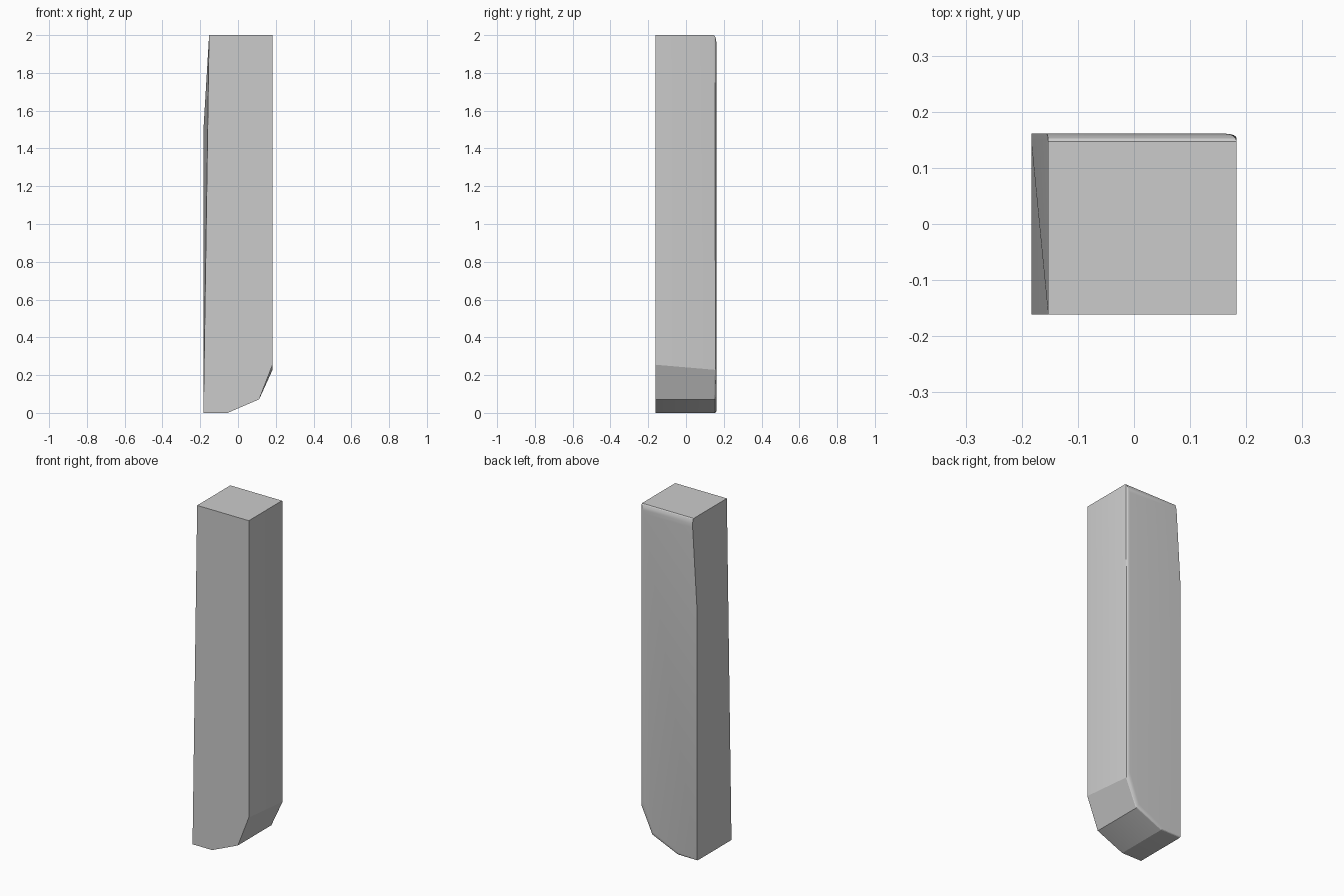
import bpy, bmesh, math

if "Cube" in bpy.data.objects:
    bpy.data.objects.remove(bpy.data.objects["Cube"])

HALF_Y = 0.161
SEGMENTS = 4
TOP_LEFT, MID_LEFT, LOW_LEFT = 0, 6, 5

# Side outline: x, z, start of rear rounding (y), rear inset x, rear inset z
outline = [
    (-0.153, 2.000, 0.147, -0.003, -0.050),
    (0.183, 2.000, 0.147, -0.020, -0.050),
    (0.183, 0.228, 0.153, -0.020, 0.040),
    (0.112, 0.072, 0.149, -0.012, 0.022),
    (-0.055, 0.000, 0.149, -0.006, 0.016),
    (-0.183, 0.000, 0.150, 0.000, 0.010),
    (-0.183, 1.500, 0.147, 0.000, 0.000),
]

bm = bmesh.new()

# Front outline: the left side runs straight from top to bottom
front = []
for i, (x, z, *_) in enumerate(outline[:MID_LEFT]):
    front.append(bm.verts.new((x, -HALF_Y, 0.255 if i == 2 else z)))
front.append(front[TOP_LEFT])

# Rings following the rounded rear edge
rings = [front]
for s in range(SEGMENTS + 1):
    a = math.pi / 2 * s / SEGMENTS
    k = 1 - math.cos(a)
    rings.append([bm.verts.new((x + dx * k, y0 + (HALF_Y - y0) * math.sin(a), z + dz * k))
                  for x, z, y0, dx, dz in outline])

# Skin between rings; the twisted left side is split into triangles
for r, (a, b) in enumerate(zip(rings, rings[1:])):
    for i in range(7):
        j = (i + 1) % 7
        if r == 0 and i == LOW_LEFT:
            bm.faces.new((a[i], a[j], b[j]))
            bm.faces.new((a[i], b[j], b[i]))
        elif r == 0 and i == MID_LEFT:
            bm.faces.new((a[i], b[j], b[i]))
        else:
            bm.faces.new((a[i], a[j], b[j], b[i]))

# Flat front and rear caps
bm.faces.new(front[:MID_LEFT])
bm.faces.new(rings[-1])
bmesh.ops.recalc_face_normals(bm, faces=bm.faces)

mesh = bpy.data.meshes.new("post")
bm.to_mesh(mesh)
bm.free()
post = bpy.data.objects.new("post", mesh)
bpy.context.collection.objects.link(post)
bpy.context.view_layer.objects.active = post
post.select_set(True)
bpy.ops.object.shade_smooth_by_angle(angle=math.radians(20))
